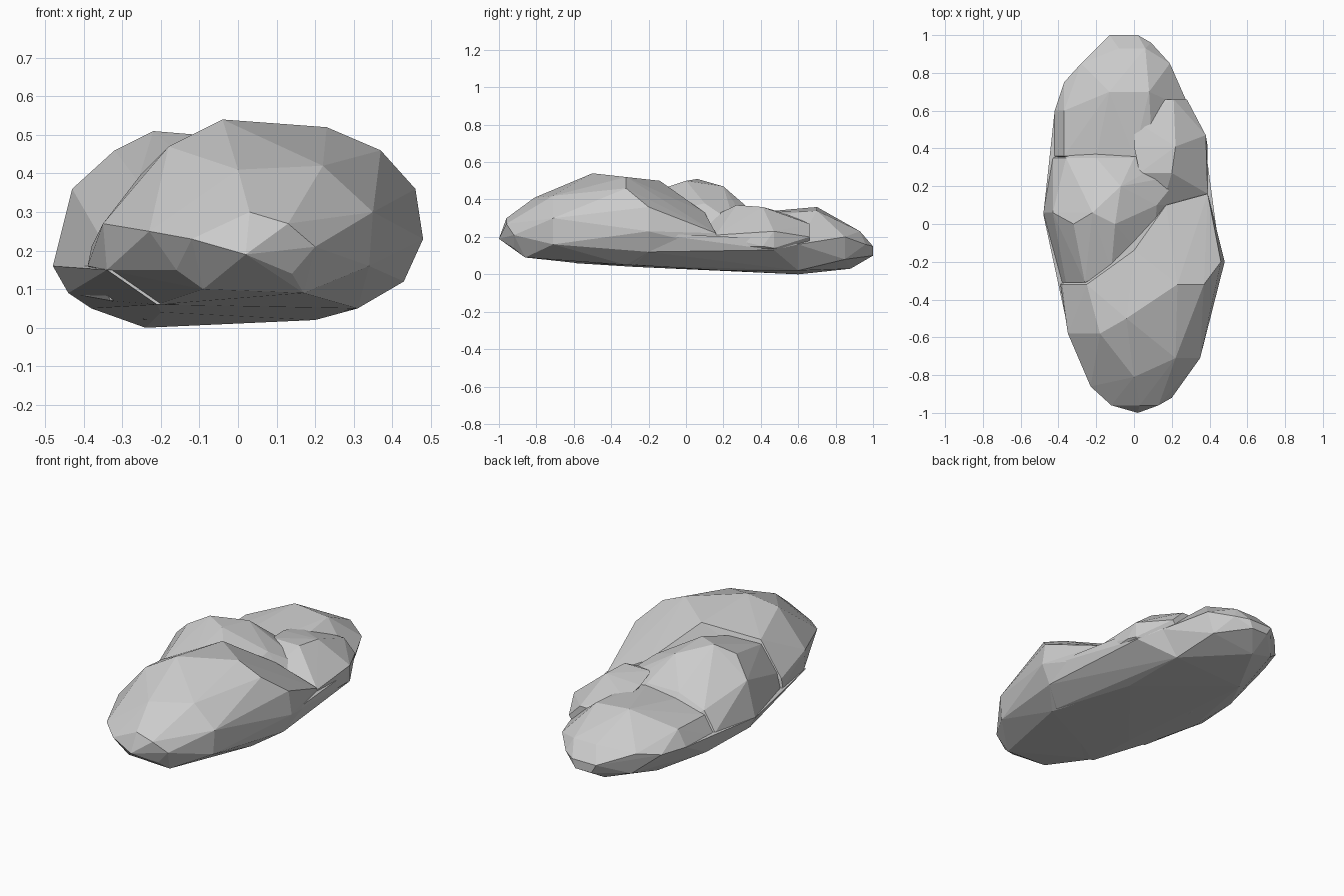
import bpy
import bmesh

if "Cube" in bpy.data.objects:
    bpy.data.objects.remove(bpy.data.objects["Cube"], do_unlink=True)

# One pale stone colour for the whole model
stone = bpy.data.materials.new("pale_stone")
stone.use_nodes = True
colour = (0.6, 0.6, 0.6, 1)
stone.diffuse_color = colour
stone.node_tree.nodes["Principled BSDF"].inputs["Base Color"].default_value = colour


def faceted_lobe(name, sections):
    """Skin a faceted boulder over cross-sections {y: [(x, z), ...]}, in hundredths."""
    bm = bmesh.new()
    for y, outline in sections.items():
        for x, z in outline:
            bm.verts.new((x / 100, y / 100, z / 100))
    result = bmesh.ops.convex_hull(bm, input=bm.verts)
    inside = set(result["geom_interior"]) | set(result["geom_unused"])
    bmesh.ops.delete(bm, geom=[v for v in inside if isinstance(v, bmesh.types.BMVert)],
                     context="VERTS")
    bmesh.ops.recalc_face_normals(bm, faces=bm.faces)
    mesh = bpy.data.meshes.new(name)
    bm.to_mesh(mesh)
    bm.free()
    mesh.materials.append(stone)
    lobe = bpy.data.objects.new(name, mesh)
    bpy.context.scene.collection.objects.link(lobe)
    return lobe


# Shallow footing that carries the lobes and closes the underside
faceted_lobe("footing", {
    -60: [(-34, 15), (-21, 6), (22, 8), (33, 16)],
    -28: [(-39, 16), (-33, 7), (-20, 4), (31, 5)],
    -20: [(43, 12), (46, 22)],
    5: [(-48, 16), (-44, 9), (-38, 5)],
    20: [(20, 2), (38, 13)],
    36: [(-43, 17), (-38, 5)],
    47: [(37, 19), (37, 13)],
    60: [(-42, 18), (-24, 0), (20, 2), (30, 16)],
})

# Large front boulder, from the nose to the rear slope
faceted_lobe("front_lobe", {
    -100: [(2, 19)],
    -96: [(3, 30), (-12, 23), (13, 27)],
    -92: [(20, 21), (14, 14)],
    -86: [(-23, 25), (-16, 15), (-9, 10), (17, 9)],
    -81: [(0, 41)],
    -71: [(22, 42), (35, 30), (34, 16)],
    -58: [(-18, 47), (-35, 27), (-34, 15), (-21, 6)],
    -50: [(-4, 54)],
    -32: [(23, 52), (37, 46), (-39, 16), (-25, 40), (-38, 21), (31, 5)],
    -20: [(46, 36), (48, 23), (43, 12)],
    -14: [(0, 50)],
    10: [(17, 33), (30, 28), (20, 3)],
    16: [(39, 22), (38, 14)],
})

# Middle boulder, leaning to one side and sunk into its neighbours
faceted_lobe("middle_lobe", {
    -31: [(-38, 16), (-36, 24), (-26, 38), (-33, 7)],
    -24: [(-12, 42), (10, 30)],
    0: [(-10, 50), (-32, 46)],
    6: [(-22, 51), (-43, 36), (-48, 16), (-44, 9)],
    10: [(12, 38), (22, 27)],
    20: [(-7, 47), (-24, 2), (20, 3)],
    26: [(4, 38), (25, 27)],
    35: [(-36, 28), (-20, 34), (-43, 17), (0, 34), (-38, 5)],
    46: [(-20, 18), (10, 18)],
})

# Low shoulder beside the middle boulder
faceted_lobe("side_shoulder", {
    10: [(15, 29), (37, 18)],
    16: [(39, 21), (31, 24), (38, 14)],
    27: [(3, 37), (20, 37)],
    41: [(22, 36), (39, 15), (0, 35)],
    47: [(38, 23), (38, 14), (20, 3)],
    55: [(0, 32), (14, 31)],
    66: [(21, 27), (28, 20), (10, 27), (20, 10)],
})

# Low back boulder, tapering to the tail
faceted_lobe("back_lobe", {
    30: [(-30, 20), (10, 30)],
    36: [(-43, 16), (-37, 26), (-20, 31), (0, 33), (-38, 5), (30, 10)],
    60: [(-42, 18), (-24, 0), (-37, 27), (30, 16), (20, 2)],
    70: [(-13, 36), (8, 34)],
    75: [(-37, 18)],
    85: [(19, 20), (15, 8), (-28, 20), (-25, 8)],
    88: [(-10, 3)],
    93: [(-8, 23), (6, 23)],
    96: [(9, 16)],
    100: [(-13, 15), (2, 15), (-10, 10), (0, 10)],
})
